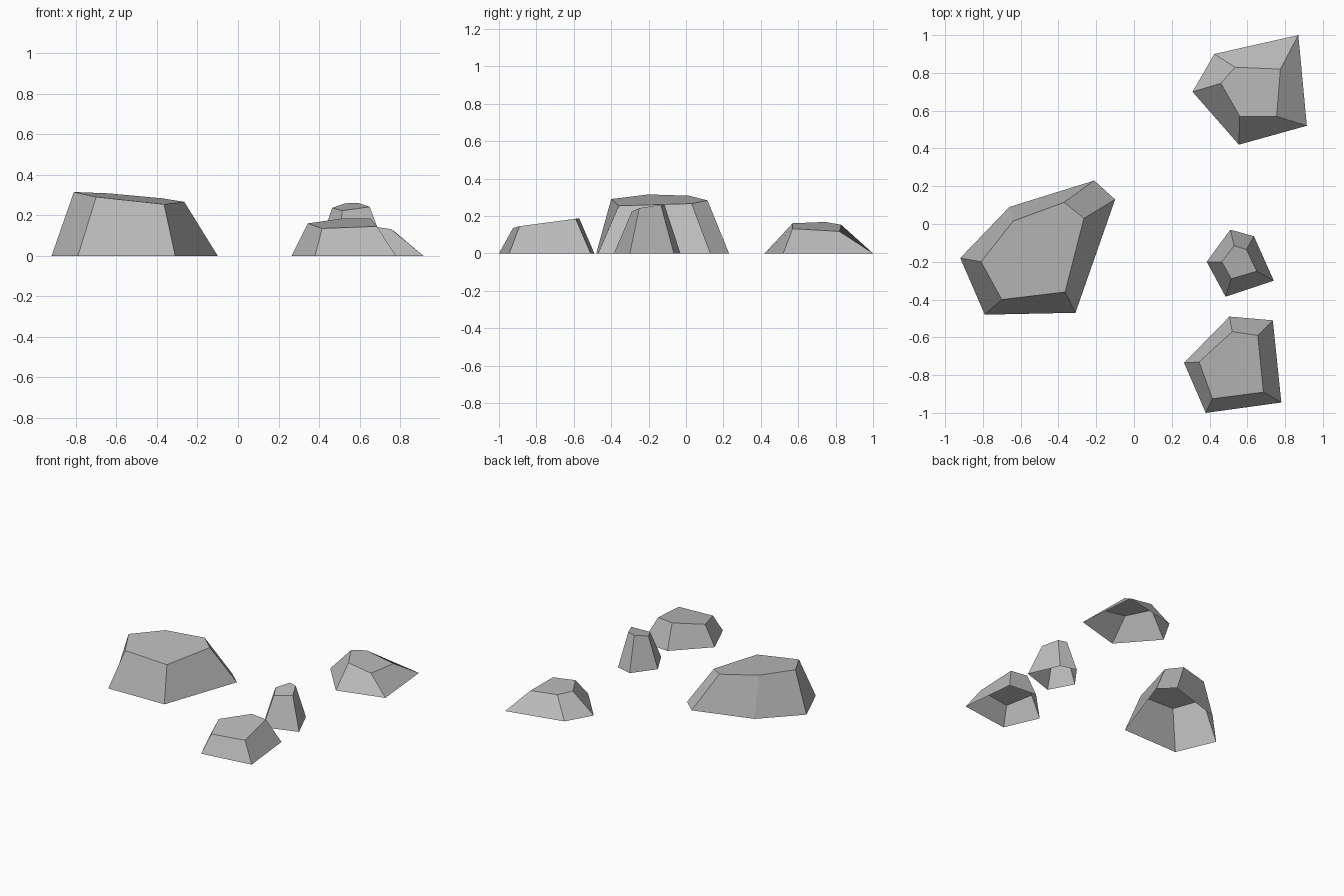
import bpy
import bmesh
from mathutils import Vector

# Remove the default object if the scene has one
default_object = bpy.data.objects.get("Cube")
if default_object is not None:
    bpy.data.objects.remove(default_object, do_unlink=True)


def make_material(name, colour):
    material = bpy.data.materials.new(name)
    material.use_nodes = True
    material.diffuse_color = colour
    shader = material.node_tree.nodes["Principled BSDF"]
    shader.inputs["Base Color"].default_value = colour
    shader.inputs["Roughness"].default_value = 0.9
    return material


def make_rock(name, base_outline, top_outline, height, tilt, material):
    """Open-bottomed faceted rock: a ground outline joined to a smaller, tilted flat top.

    Height is measured at the first top corner; tilt is the rise along x and y.
    """
    mesh = bpy.data.meshes.new(name)
    bm = bmesh.new()
    slope = Vector(tilt)
    first_corner = Vector(top_outline[0])

    # Ground ring and tilted top ring
    base_ring = [bm.verts.new((x, y, 0)) for x, y in base_outline]
    top_ring = []
    for x, y in top_outline:
        rise = slope.dot(Vector((x, y)) - first_corner)
        top_ring.append(bm.verts.new((x, y, height + rise)))

    # Flat top and one sloping facet for each side
    bm.faces.new(top_ring)
    count = len(base_ring)
    for i in range(count):
        following = (i + 1) % count
        bm.faces.new((base_ring[i], base_ring[following],
                      top_ring[following], top_ring[i]))

    for face in bm.faces:
        face.smooth = False
    bm.to_mesh(mesh)
    bm.free()
    mesh.materials.append(material)
    rock = bpy.data.objects.new(name, mesh)
    bpy.context.scene.collection.objects.link(rock)
    return rock


stone = make_material("stone_grey", (0.5, 0.5, 0.5, 1))

# Large rock on the right
make_rock(
    "large_rock",
    base_outline=[(-.92, -.18), (-.79, -.48), (-.31, -.47),
                  (-.10, .13), (-.21, .23), (-.66, .09)],
    top_outline=[(-.81, -.20), (-.70, -.40), (-.365, -.36),
                 (-.265, .03), (-.37, .115), (-.64, .015)],
    height=.315, tilt=(-.115, .06), material=stone)

# Low rock at the front
make_rock(
    "front_rock",
    base_outline=[(.265, -.735), (.38, -1), (.78, -.945),
                  (.735, -.51), (.505, -.49)],
    top_outline=[(.345, -.73), (.415, -.925), (.685, -.89),
                 (.655, -.59), (.52, -.57)],
    height=.16, tilt=(.02, .135), material=stone)

# Small steep rock in the middle
make_rock(
    "small_rock",
    base_outline=[(.385, -.20), (.485, -.385), (.74, -.30),
                  (.635, -.065), (.51, -.03)],
    top_outline=[(.465, -.20), (.515, -.29), (.65, -.25),
                 (.595, -.135), (.53, -.115)],
    height=.237, tilt=(.08, .2), material=stone)

# Wide low rock at the back
make_rock(
    "back_rock",
    base_outline=[(.31, .70), (.555, .42), (.915, .52),
                  (.87, 1), (.425, .90)],
    top_outline=[(.46, .745), (.56, .57), (.755, .57),
                 (.775, .82), (.535, .83)],
    height=.168, tilt=(-.15, -.045), material=stone)
